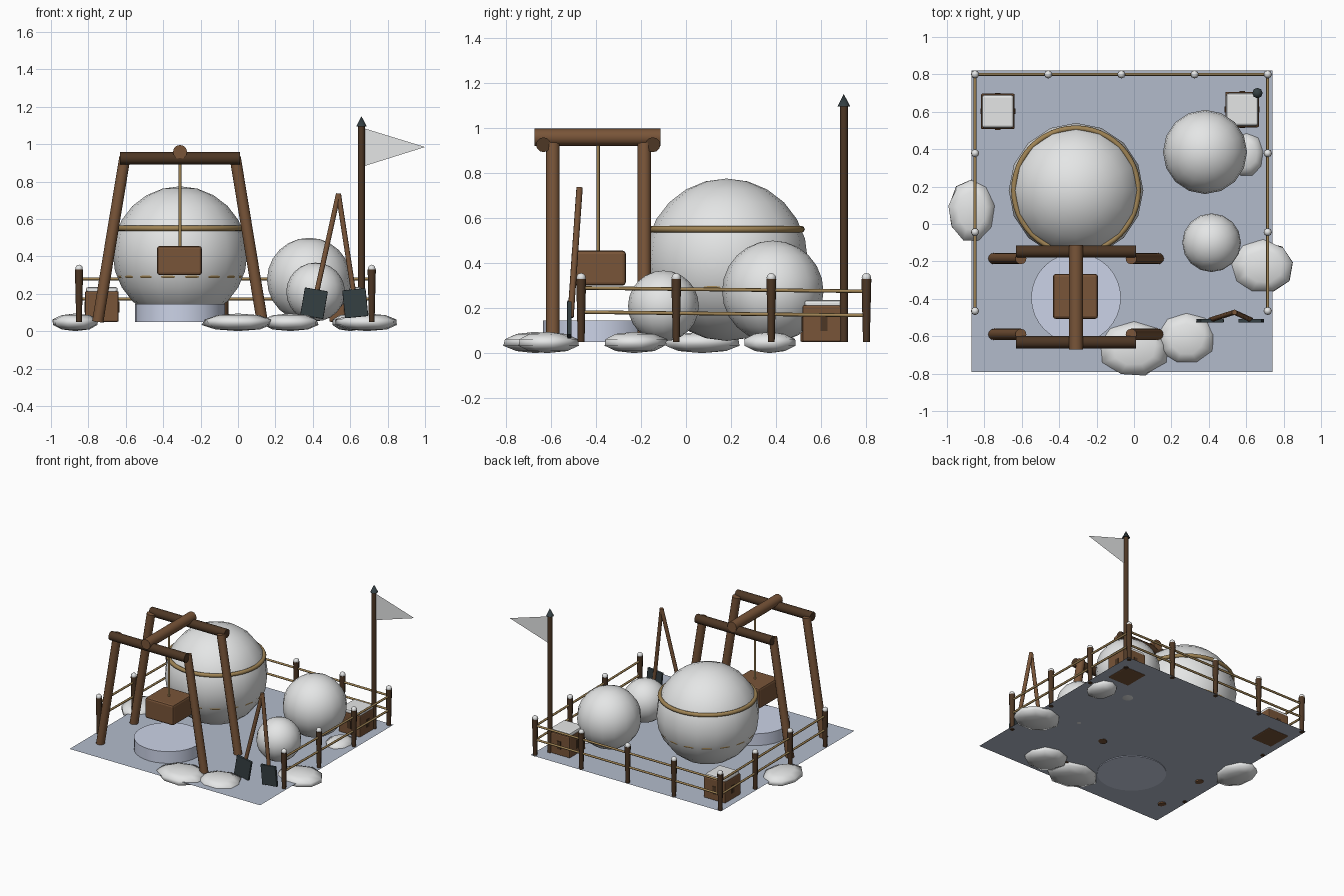
import bpy
import random
from math import radians, pi
from mathutils import Vector

random.seed(4)
if "Cube" in bpy.data.objects:
    bpy.data.objects.remove(bpy.data.objects["Cube"])


def material(name, r, g, b):
    m = bpy.data.materials.new(name)
    m.use_nodes = True
    m.diffuse_color = (r, g, b, 1)
    m.node_tree.nodes["Principled BSDF"].inputs["Base Color"].default_value = (r, g, b, 1)
    return m


SNOW = material("snow_white", 0.78, 0.79, 0.79)
ICE = material("ice_blue", 0.60, 0.65, 0.80)
GROUND = material("ground_blue_grey", 0.45, 0.50, 0.60)
WOOD = material("mid_brown_wood", 0.19, 0.09, 0.04)
DARK = material("dark_brown_wood", 0.075, 0.038, 0.018)
ROPE = material("tan_rope", 0.35, 0.23, 0.09)
IRON = material("dark_iron", 0.035, 0.05, 0.055)
BASE = 0.05


def finish(name, mat, angle=None):
    o = bpy.context.object
    o.name = name
    o.data.materials.append(mat)
    if angle:
        bpy.ops.object.shade_smooth_by_angle(angle=radians(angle))
    return o


def rod(name, a, b, r1, mat, r2=None, sides=12):
    """Round bar from a to b, tapering from r1 to r2."""
    a, b = Vector(a), Vector(b)
    d = b - a
    bpy.ops.mesh.primitive_cone_add(
        vertices=sides, radius1=r1, radius2=r1 if r2 is None else r2, depth=d.length,
        location=(a + b) / 2, rotation=d.to_track_quat('Z', 'Y').to_euler())
    return finish(name, mat, 50)


def box(name, loc, size, mat, bevel=0.0, tilt=0.0):
    bpy.ops.mesh.primitive_cube_add(size=1, location=loc, rotation=(0, tilt, 0))
    o = bpy.context.object
    o.scale = size
    bpy.ops.object.transform_apply(location=False, rotation=False, scale=True)
    if bevel:
        m = o.modifiers.new("bevel", 'BEVEL')
        m.width, m.segments = bevel, 2
    return finish(name, mat)


def ball(name, loc, r, mat, segments=16, rings=12):
    bpy.ops.mesh.primitive_uv_sphere_add(segments=segments, ring_count=rings, radius=r, location=loc)
    return finish(name, mat, 60)


def ring(name, loc, r, thick):
    bpy.ops.mesh.primitive_torus_add(major_segments=48, minor_segments=8, location=loc,
                                     major_radius=r, minor_radius=thick)
    return finish(name, ROPE, 60)


# Ground sheet
bpy.ops.mesh.primitive_plane_add(size=1.61, location=(-0.065, 0.015, BASE + 0.005))
finish("ground", GROUND)

# Giant snowballs, the largest bound with rope
ball("large_snowball", (-0.31, 0.18, 0.415), 0.36, SNOW)
ball("medium_snowball", (0.38, 0.385, 0.275), 0.225, SNOW)
ball("small_snowball", (0.415, -0.10, 0.21), 0.157, SNOW)
ring("upper_binding", (-0.31, 0.18, 0.55), 0.332, 0.015)
ring("lower_binding", (-0.31, 0.18, 0.295), 0.321, 0.012)

# Round ice block under the hoist
bpy.ops.mesh.primitive_cylinder_add(vertices=32, radius=0.24, depth=0.095, location=(-0.31, -0.395, 0.0975))
finish("ice_block", ICE, 60)

# Snow drifts: centre x, y and half sizes
drifts = [(-0.87, 0.07, 0.13, 0.18), (0.0, -0.67, 0.20, 0.15), (0.28, -0.615, 0.16, 0.145),
          (0.69, -0.23, 0.175, 0.15), (0.60, 0.37, 0.10, 0.12)]
for i, (x, y, sx, sy) in enumerate(drifts):
    o = ball(f"snow_drift_{i + 1}", (x, y, 0.048), 1, SNOW, 9, 5)
    for v in o.data.vertices:
        v.co.x *= sx * random.uniform(0.93, 1.05)
        v.co.y *= sy * random.uniform(0.93, 1.05)
        v.co.z *= 0.047

# Hoist: two leg frames, a ridge beam and a hanging crate
for side, y_leg, y_bar in (("front", -0.59, -0.632), ("back", -0.185, -0.147)):
    for s, label in ((-1, "right"), (1, "left")):
        rod(f"{side}_{label}_leg", (-0.31 + s * 0.44, y_leg, BASE), (-0.31 + s * 0.295, y_leg, 0.93), 0.03, WOOD)
    rod(f"{side}_crossbar", (-0.63, y_bar, 0.925), (0.01, y_bar, 0.925), 0.033, DARK)
rod("ridge_beam", (-0.31, -0.672, 0.958), (-0.31, -0.112, 0.958), 0.038, WOOD)
rod("hoist_rope", (-0.31, -0.39, 0.45), (-0.31, -0.39, 0.93), 0.008, ROPE, sides=8)
box("hanging_crate", (-0.313, -0.387, 0.378), (0.24, 0.24, 0.155), WOOD, 0.014)

# Crates with snow on top and dark latches on the sides
for label, x, y in (("right", -0.728, 0.602), ("left", 0.578, 0.612)):
    box(f"{label}_crate", (x, y, 0.132), (0.18, 0.19, 0.164), WOOD, 0.008)
    box(f"{label}_crate_snow", (x, y, 0.219), (0.17, 0.175, 0.034), SNOW, 0.012)
    for s in (-1, 1):
        box(f"{label}_crate_latch", (x + s * 0.091, y, 0.13), (0.006, 0.03, 0.06), DARK)
        box(f"{label}_crate_latch", (x, y + s * 0.096, 0.13), (0.03, 0.006, 0.06), DARK)

# Fence on three sides: snow-capped posts and two rope rails
X0, X1, Y0, Y1 = -0.85, 0.715, -0.465, 0.80
STEP_X, STEP_Y = (X1 - X0) / 4, (Y1 - Y0) / 3
posts = [(X0 + i * STEP_X, Y1) for i in range(5)]
posts += [(x, Y0 + i * STEP_Y) for x in (X0, X1) for i in range(3)]
for x, y in posts:
    rod("fence_post", (x, y, BASE), (x, y, 0.33), 0.015, DARK, 0.022, 8)
    ball("post_snow_cap", (x, y, 0.335), 0.021, SNOW, 10, 6)
for name, z in (("upper_rail", 0.28), ("lower_rail", 0.173)):
    rod("back_" + name, (X0, Y1, z), (X1, Y1, z), 0.008, ROPE, sides=8)
    for x in (X0, X1):
        rod("side_" + name, (x, Y0, z + 0.01), (x, Y1, z - 0.005), 0.008, ROPE, sides=8)

# Two shovels leaning against each other
for label, foot, top, tilt in (("right", 0.41, 0.537, 0.17), ("left", 0.625, 0.537, -0.10)):
    rod(f"{label}_shovel_handle", (foot, -0.512, 0.16), (top, -0.472, 0.735), 0.014, WOOD, sides=10)
    box(f"{label}_shovel_blade", (foot - tilt * 0.02, -0.517, 0.15), (0.125, 0.02, 0.15), IRON, 0.004, tilt)

# Flagpole with pointed tip and a triangular pennant
rod("flagpole", (0.66, 0.70, BASE), (0.66, 0.70, 1.10), 0.018, DARK)
rod("flagpole_tip", (0.66, 0.70, 1.095), (0.66, 0.70, 1.15), 0.028, IRON, 0.0, 8)
mesh = bpy.data.meshes.new("pennant")
mesh.from_pydata([(0.665, 0.70, 0.88), (1.0, 0.70, 0.985), (0.665, 0.70, 1.088)], [], [(0, 1, 2)])
pennant = bpy.data.objects.new("pennant", mesh)
bpy.context.collection.objects.link(pennant)
mesh.materials.append(SNOW)
